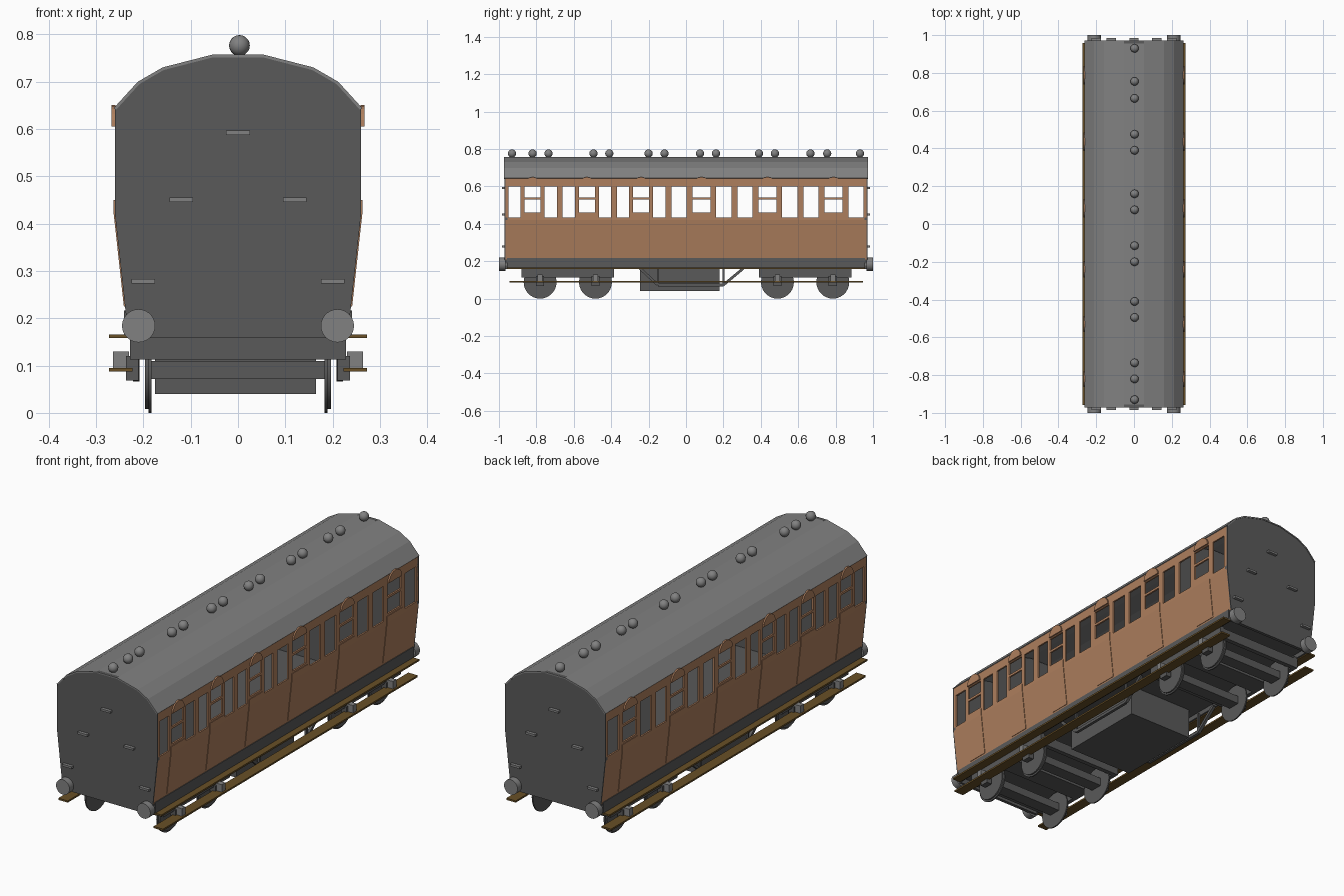
import bpy, bmesh, math
from mathutils import Vector

cube = bpy.data.objects.get("Cube")
if cube:
    bpy.data.objects.remove(cube, do_unlink=True)


def material(name, rgb):
    m = bpy.data.materials.new(name)
    m.use_nodes = True
    m.diffuse_color = (*rgb, 1)
    bsdf = next(n for n in m.node_tree.nodes if n.type == 'BSDF_PRINCIPLED')
    bsdf.inputs["Base Color"].default_value = (*rgb, 1)
    return m


BROWN = material("teak brown", (0.42, 0.21, 0.11))
DARK = material("dark grey", (0.1, 0.1, 0.1))
GREY = material("roof grey", (0.22, 0.22, 0.22))
WOOD = material("footboard wood", (0.14, 0.08, 0.02))


def finish(name, bm, mat, thickness=0):
    me = bpy.data.meshes.new(name)
    bm.to_mesh(me)
    bm.free()
    ob = bpy.data.objects.new(name, me)
    me.materials.append(mat)
    bpy.context.scene.collection.objects.link(ob)
    if thickness:
        mod = ob.modifiers.new("thickness", 'SOLIDIFY')
        mod.thickness = thickness
        mod.offset = 0
    return ob


def box(name, x, y, z, mat):
    """Box from (low, high) ranges on each axis."""
    bm = bmesh.new()
    bmesh.ops.create_cube(bm, size=1)
    for v in bm.verts:
        v.co = [(a + b) / 2 + c * abs(b - a) for (a, b), c in zip((x, y, z), v.co)]
    return finish(name, bm, mat)


def prism(name, points, direction, mat):
    """Closed outline extruded along a direction."""
    bm = bmesh.new()
    face = bm.faces.new([bm.verts.new(p) for p in points])
    ext = bmesh.ops.extrude_face_region(bm, geom=[face])
    bmesh.ops.translate(bm, vec=direction,
                        verts=[g for g in ext["geom"] if isinstance(g, bmesh.types.BMVert)])
    bmesh.ops.recalc_face_normals(bm, faces=bm.faces)
    return finish(name, bm, mat)


def cylinder(name, center, radius, depth, axis, mat, sides=28):
    rot = (0, math.pi / 2, 0) if axis == 'X' else (math.pi / 2, 0, 0)
    bpy.ops.mesh.primitive_cylinder_add(vertices=sides, radius=radius, depth=depth,
                                        location=center, rotation=rot)
    ob = bpy.context.object
    ob.name = name
    ob.data.materials.append(mat)
    bpy.ops.object.shade_smooth_by_angle(angle=math.radians(40))
    return ob


def rod(name, a, b, width, mat):
    a, b = Vector(a), Vector(b)
    ob = box(name, (-width / 2, width / 2), (-width / 2, width / 2),
             (0, (b - a).length), mat)
    ob.location = a
    ob.rotation_euler = (b - a).to_track_quat('Z', 'Y').to_euler()
    return ob


END = 0.965
WAIST, EAVES, SILL = 0.42, 0.645, 0.21


def side_x(z):
    return 0.26 if z >= WAIST else 0.237 + 0.023 * (z - SILL) / (WAIST - SILL)


def side_sheet(name, s, ys, zs, offset, thickness, holes=()):
    """Panel following the side's tumblehome, leaving out the window cells."""
    bm = bmesh.new()
    grid = [[bm.verts.new((s * (side_x(z) + offset), y, z)) for z in zs] for y in ys]
    for i in range(len(ys) - 1):
        for j in range(len(zs) - 1):
            y, z = (ys[i] + ys[i + 1]) / 2, (zs[j] + zs[j + 1]) / 2
            if any(a < y < b and c < z < d for a, b, c, d in holes):
                continue
            bm.faces.new((grid[i][j], grid[i + 1][j], grid[i + 1][j + 1], grid[i][j + 1]))
    bmesh.ops.delete(bm, geom=[v for v in bm.verts if not v.link_faces], context='VERTS')
    return finish(name, bm, BROWN, thickness)


# Compartments: three narrow, three wide: (door centre, half door, window start, window end)
NARROW, WIDE = 0.29, 0.353
compartments = [(-END + NARROW * (i + 0.5), 0.043, 0.064, 0.13) for i in range(3)]
compartments += [(END - WIDE * (i + 0.5), 0.049, 0.079, 0.16) for i in range(3)]
holes = []
for c, d, w0, w1 in compartments:
    holes += [(c - d, c + d, 0.46, 0.6), (c - w1, c - w0, 0.435, 0.6), (c + w0, c + w1, 0.435, 0.6)]
cuts = sorted({round(v, 4) for h in holes for v in h[:2]} | {-END, END})

# Sides, doors, door bars and ventilator hoods
for s, tag in ((1, "left"), (-1, "right")):
    side_sheet(f"{tag}_side", s, cuts, [SILL, WAIST, 0.435, 0.46, 0.6, EAVES], -0.004, 0.008, holes)
    for c, d, w0, w1 in compartments:
        side_sheet(f"{tag}_door_panel", s, [c - d - 0.008, c + d + 0.008],
                   [0.225, WAIST, 0.45], 0.001, 0.003)
        box(f"{tag}_window_bar", (s * 0.252, s * 0.26), (c - d, c + d), (0.53, 0.541), BROWN)
        arc = [math.pi * k / 10 for k in range(11)]
        prism(f"{tag}_door_hood",
              [(s * 0.259, c - d * math.cos(a), 0.605 + 0.045 * math.sin(a)) for a in arc],
              (s * 0.008, 0, 0), BROWN)

# Roof and ends
half_roof = [(0.26, EAVES), (0.21, 0.70), (0.158, 0.73), (0.053, 0.757)]
roof_line = half_roof + [(-x, z) for x, z in reversed(half_roof)]
bm = bmesh.new()
rows = [[bm.verts.new((x, y, z - 0.003)) for x, z in roof_line] for y in (-0.972, 0.972)]
for i in range(len(roof_line) - 1):
    bm.faces.new((rows[0][i], rows[0][i + 1], rows[1][i + 1], rows[1][i]))
finish("roof", bm, GREY, 0.006)
lower = [(-0.26, WAIST), (-0.237, SILL), (-0.225, 0.158), (0.225, 0.158), (0.237, SILL), (0.26, WAIST)]
for s, tag in ((-1, "front"), (1, "back")):
    prism(f"{tag}_end", [(x, s * 0.955, z) for x, z in roof_line + lower], (0, s * 0.015, 0), DARK)
    # Lamp irons and buffers
    for x, z in ((0, 0.592), (-0.12, 0.45), (0.12, 0.45), (-0.2, 0.278), (0.2, 0.278)):
        box(f"{tag}_lamp_iron", (x - 0.025, x + 0.025), (s * 0.968, s * 0.985),
            (z - 0.005, z + 0.005), GREY)
    for x in (-0.21, 0.21):
        cylinder(f"{tag}_buffer_shank", (x, s * 0.97, 0.184), 0.022, 0.03, 'Y', GREY)
        cylinder(f"{tag}_buffer_head", (x, s * 0.983, 0.184), 0.035, 0.034, 'Y', GREY)

# Roof ventilators
for y in (-0.93, -0.82, -0.735, -0.495, -0.41, -0.2, -0.115,
          0.075, 0.16, 0.39, 0.475, 0.665, 0.755, 0.93):
    bpy.ops.mesh.primitive_uv_sphere_add(segments=16, ring_count=10, radius=0.022,
                                         location=(0.003, y, 0.776))
    ball = bpy.context.object
    ball.name = "roof_ventilator"
    ball.data.materials.append(GREY)
    bpy.ops.object.shade_smooth()

# Floor, partitions and underframe
box("floor", (-0.23, 0.23), (-0.955, 0.955), (0.185, 0.213), DARK)
for y in (-0.675, 0.612):
    prism("partition", [(x * 0.96, y, z - 0.01) for x, z in roof_line]
          + [(x * 0.96, y, max(z, SILL)) for x, z in lower if z >= SILL], (0, 0.008, 0), DARK)
box("equipment_box", (-0.175, 0.165), (-0.245, 0.18), (0.04, 0.186), DARK)
for s, tag in ((1, "left"), (-1, "right")):
    box(f"{tag}_solebar", (s * 0.222, s * 0.241), (-0.957, 0.957), (0.163, 0.216), DARK)
    box(f"{tag}_upper_footboard", (s * 0.23, s * 0.272), (-0.957, 0.957), (0.158, 0.166), WOOD)
    box(f"{tag}_lower_footboard", (s * 0.223, s * 0.272), (-0.945, 0.945), (0.087, 0.095), WOOD)
    truss = [(s * 0.215, y, z) for y, z in ((-0.25, 0.165), (-0.15, 0.073), (0.2, 0.073), (0.31, 0.165))]
    for a, b in zip(truss, truss[1:]):
        rod(f"{tag}_truss_rod", a, b, 0.014, DARK)
    for p in truss[1:3]:
        rod(f"{tag}_truss_post", p, (p[0], p[1], 0.17), 0.01, DARK)

# Bogies
for c, tag in ((-0.632, "front"), (0.637, "back")):
    for s in (-1, 1):
        box(f"{tag}_bogie_frame", (s * 0.208, s * 0.228), (c - 0.247, c + 0.247), (0.113, 0.168), DARK)
        box(f"{tag}_bogie_headstock", (-0.22, 0.22),
            (c + s * 0.225, c + s * 0.247), (0.113, 0.16), DARK)
    box(f"{tag}_bogie_bolster", (-0.21, 0.21), (c - 0.05, c + 0.05), (0.113, 0.186), DARK)
    for a in (-0.148, 0.148):
        y = c + a
        box(f"{tag}_axle_beam", (-0.185, 0.185), (y - 0.03, y + 0.03), (0.072, 0.11), DARK)
        for s in (-1, 1):
            cylinder(f"{tag}_wheel", (s * 0.19, y, 0.088), 0.08, 0.012, 'X', DARK)
            cylinder(f"{tag}_wheel_tyre", (s * 0.186, y, 0.088), 0.088, 0.006, 'X', DARK)
            box(f"{tag}_axle_guard", (s * 0.21, s * 0.237), (y - 0.022, y + 0.022), (0.068, 0.12), DARK)
            box(f"{tag}_axlebox", (s * 0.23, s * 0.264), (y - 0.013, y + 0.013), (0.095, 0.13), GREY)
